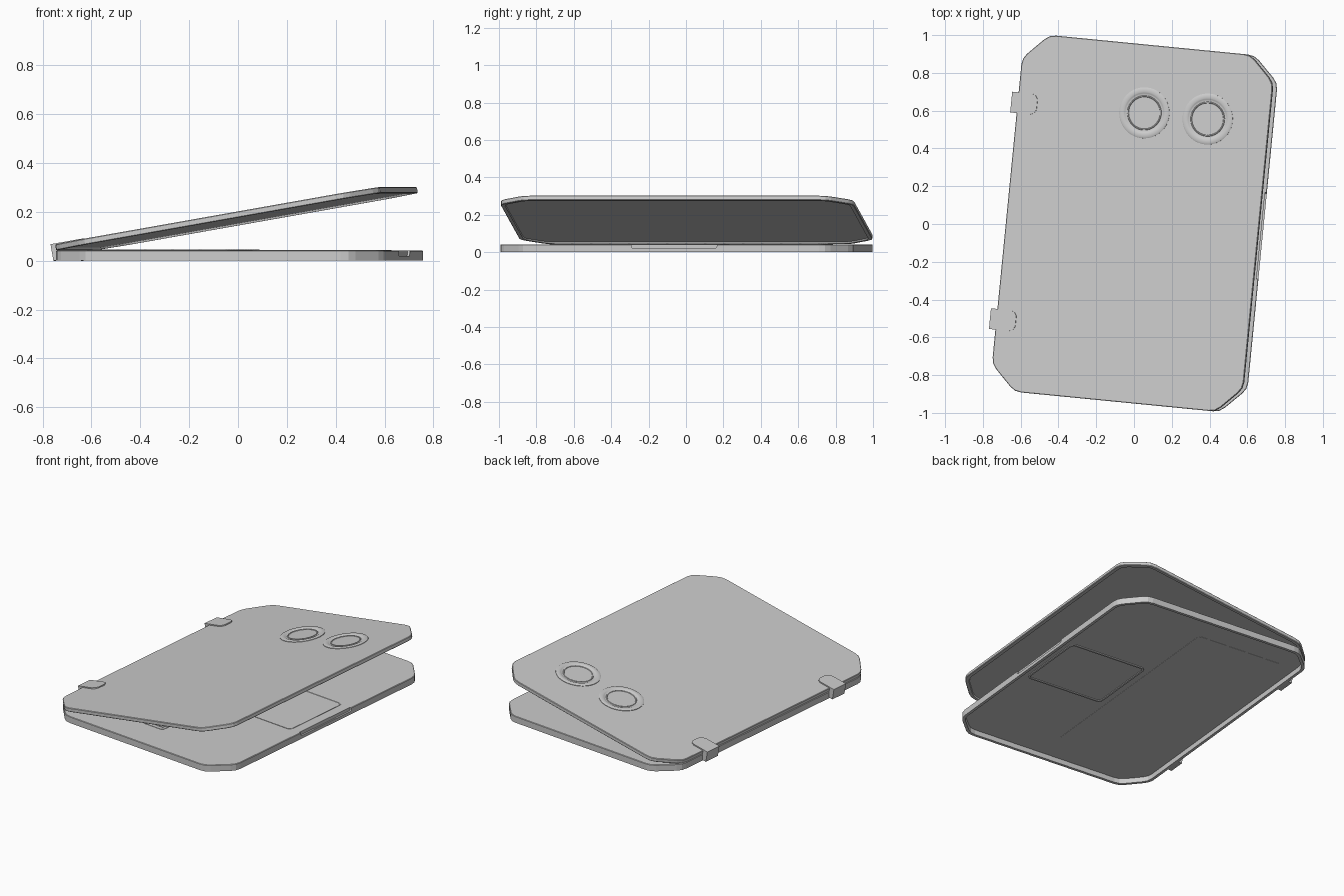
import bpy, bmesh, math
from mathutils import Matrix, Vector

if "Cube" in bpy.data.objects:
    bpy.data.objects.remove(bpy.data.objects["Cube"])

HU, HV, CHAMFER, ROUND = 0.678, 0.949, 0.135, 0.035
PIVOT = Vector((-0.672, 0, 0.042))
TURN = Matrix.Rotation(math.radians(-5.6), 4, 'Z')
BASE_M = TURN @ Matrix.Translation((0.006, 0.003, 0))
# Lid parts use a frame whose origin is the hinge line
LID_M = (TURN @ Matrix.Translation((0, 0.003, 0)) @ Matrix.Translation(PIVOT)
         @ Matrix.Rotation(math.radians(-10), 4, 'Y'))


def finish(name, bm, matrix, smooth=False):
    bmesh.ops.recalc_face_normals(bm, faces=bm.faces)
    me = bpy.data.meshes.new(name)
    bm.to_mesh(me)
    bm.free()
    ob = bpy.data.objects.new(name, me)
    bpy.context.collection.objects.link(ob)
    me.transform(matrix)
    if smooth:
        bpy.ops.object.select_all(action='DESELECT')
        ob.select_set(True)
        bpy.context.view_layer.objects.active = ob
        bpy.ops.object.shade_smooth_by_angle(angle=math.radians(35))
    return ob


def outline(hu, hv, c, r, inset=0.0):
    """Rectangle with cut corners, each cut vertex slightly rounded."""
    a, b, c = hu - inset, hv - inset, c - inset * (2 - math.sqrt(2))
    pts = [Vector(p) for p in ((a, -b + c), (a, b - c), (a - c, b), (-a + c, b),
                               (-a, b - c), (-a, -b + c), (-a + c, -b), (a - c, -b))]
    out = []
    for i, p in enumerate(pts):
        s = p + (pts[i - 1] - p).normalized() * r
        e = p + (pts[(i + 1) % 8] - p).normalized() * r
        out += [s, (s + 2 * p + e) / 4, e]
    return out


def loft(bm, rings):
    """Skin a stack of equal rings and cap both ends."""
    loops = [[bm.verts.new(p) for p in ring] for ring in rings]
    for lo, hi in zip(loops, loops[1:]):
        for i in range(len(lo)):
            j = (i + 1) % len(lo)
            bm.faces.new((lo[i], lo[j], hi[j], hi[i]))
    bm.faces.new(loops[0][::-1])
    bm.faces.new(loops[-1])


def panel(name, hu, hv, c, r, layers, matrix, u0=0.0, v0=0.0):
    bm = bmesh.new()
    loft(bm, [[(p.x + u0, p.y + v0, z) for p in outline(hu, hv, c, r, inset)]
              for inset, z in layers])
    return finish(name, bm, matrix)


def add_box(bm, u0, u1, v0, v1, z0, z1):
    m = Matrix.Translation(((u0 + u1) / 2, (v0 + v1) / 2, (z0 + z1) / 2))
    bmesh.ops.create_cube(bm, size=1, matrix=m @ Matrix.Diagonal((u1 - u0, v1 - v0, z1 - z0, 1)))


# Base shell, hollow from below
base = panel("base", HU, HV, CHAMFER, ROUND,
             [(0.018, 0.032), (0.018, 0.0), (0, 0.0), (0, 0.039), (0.003, 0.042)], BASE_M)

# Finger notch in the front rim
bm = bmesh.new()
add_box(bm, HU - 0.010, HU + 0.05, -0.23, 0.23, 0.020, 0.06)
edges = [e for e in bm.edges if abs(e.verts[0].co.x - e.verts[1].co.x) > 0.01
         and e.verts[0].co.z < 0.03]
bmesh.ops.bevel(bm, geom=edges, offset=0.012, segments=3, profile=0.5, affect='EDGES')
cutter = finish("notch_cutter", bm, BASE_M)
cutter.hide_render = True
cutter.hide_viewport = True
cut = base.modifiers.new("notch", 'BOOLEAN')
cut.object = cutter
cut.solver = 'EXACT'

# Touchpad with a lowered centre
panel("touchpad", 0.265, 0.24, 0.02, 0.004,
      [(0.012, 0.031), (0.012, 0.026), (0, 0.026), (0, 0.0445), (0.008, 0.0445), (0.010, 0.043)],
      BASE_M, u0=0.34)

# Keyboard tray and keys
panel("keyboard_tray", 0.295, 0.735, 0.012, 0.003,
      [(0, 0.031), (0, 0.044), (0.01, 0.044), (0.012, 0.0425)], BASE_M, u0=-0.262)
bm = bmesh.new()
rows, cols = 5, 14
du, dv = 0.56 / rows, 1.43 / cols
for i in range(rows):
    for j in range(cols):
        u, v = -0.542 + i * du, -0.715 + j * dv
        add_box(bm, u + 0.006, u + du - 0.006, v + 0.006, v + dv - 0.006, 0.042, 0.046)
finish("keys", bm, BASE_M)

# Lid with recessed screen on the inside
T = 0.025
panel("lid", HU, HV, CHAMFER, ROUND,
      [(0.024, 0.008), (0.022, 0.0), (0.003, 0.0), (0, 0.003), (0, T - 0.003), (0.003, T)],
      LID_M, u0=HU)

# Two round rings on the outside of the lid
profile = [(0.135, -0.002), (0.135, 0.003), (0.130, 0.006), (0.110, 0.006), (0.105, 0.004),
           (0.100, 0.001), (0.092, 0.001), (0.090, 0.004), (0.086, 0.004), (0.084, 0.001)]
for side, u in (("left", 0.684), ("right", 1.026)):
    bm = bmesh.new()
    n = 48
    loft(bm, [[(u + r * math.cos(k * math.tau / n), 0.588 + r * math.sin(k * math.tau / n), T + z)
               for k in range(n)] for r, z in profile])
    finish("lid_ring_" + side, bm, LID_M, smooth=True)

# Hinge clips: a block at the edge and a tongue over the lid
for side, v in (("front", -0.576), ("back", 0.576)):
    bm = bmesh.new()
    add_box(bm, -0.033, 0.002, v - 0.055, v + 0.055, -0.037, T + 0.007)
    tongue = [(0.002, -0.055), (0.075, -0.055), (0.095, -0.046), (0.106, -0.028),
              (0.106, 0.028), (0.095, 0.046), (0.075, 0.055), (0.002, 0.055)]
    loft(bm, [[(a, v + b, z) for a, b in tongue] for z in (T - 0.003, T + 0.007)])
    finish("hinge_clip_" + side, bm, LID_M)
